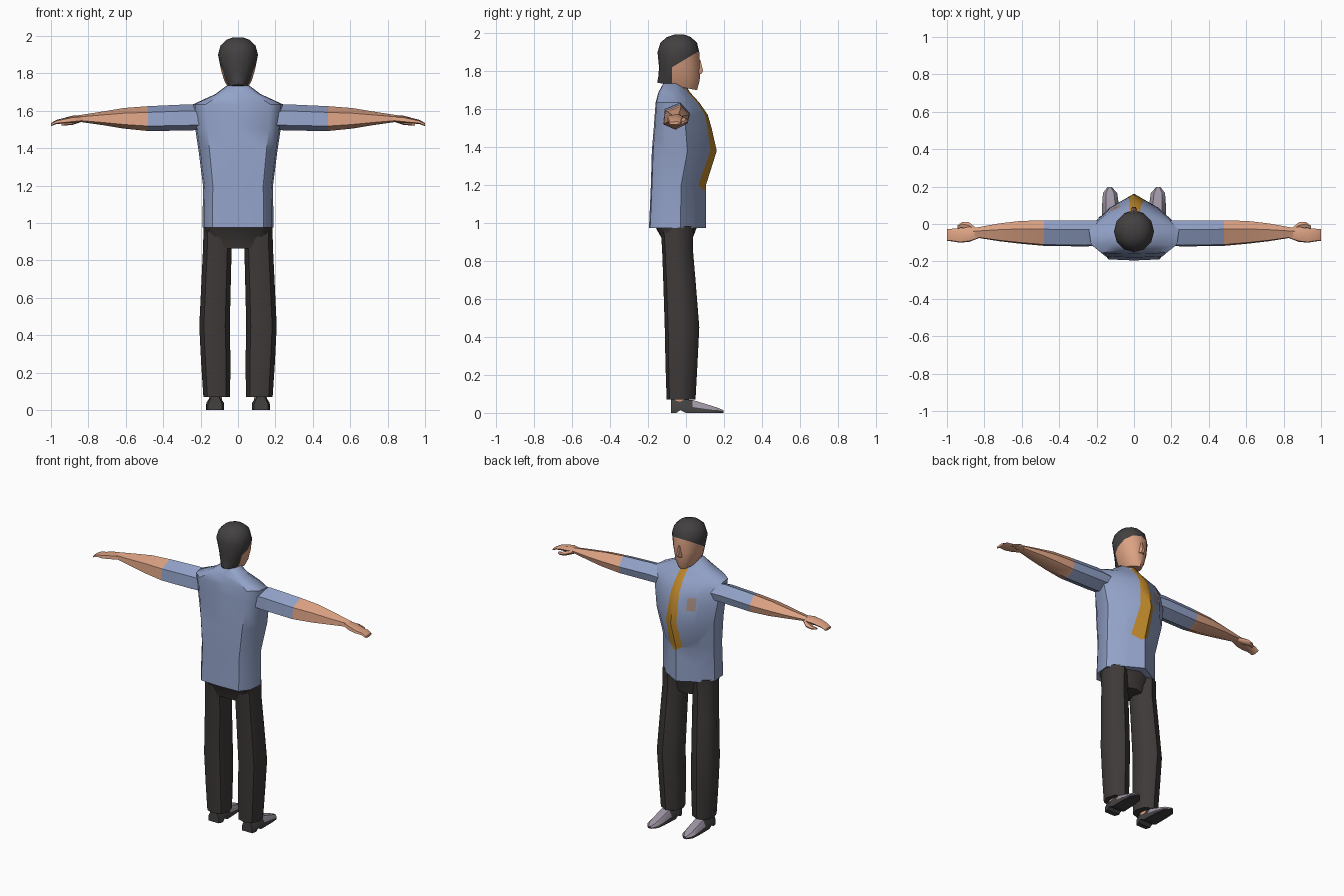
import bpy, bmesh, math
from mathutils import Vector

if "Cube" in bpy.data.objects:
    bpy.data.objects.remove(bpy.data.objects["Cube"])


def material(name, r, g, b):
    m = bpy.data.materials.new(name)
    m.diffuse_color = tuple(c ** 2.2 for c in (r, g, b)) + (1,)
    m.use_nodes = True
    m.node_tree.nodes["Principled BSDF"].inputs["Base Color"].default_value = m.diffuse_color
    return m


SHIRT = material("shirt_blue", 0.57, 0.63, 0.78)
SKIN = material("skin", 0.86, 0.63, 0.51)
HAIR = material("hair_charcoal", 0.27, 0.26, 0.26)
PANTS = material("trouser_black", 0.25, 0.235, 0.23)
TIE = material("tie_ochre", 0.73, 0.52, 0.18)
PATCH = material("patch_tan", 0.64, 0.54, 0.50)
SHOE = material("shoe_grey", 0.62, 0.58, 0.64)

# Cross-sections in the unit square
HALF = [(.31, .78), (.5, .55), (.48, .22), (.36, .02)]
BODY = [(.5, 1)] + [(.5 + u, v) for u, v in HALF] + [(.5, 0)] \
    + [(.5 - u, v) for u, v in reversed(HALF)]
OVAL = [(.5 + .5 * math.sin(math.tau * i / 12), .5 + .5 * math.cos(math.tau * i / 12))
        for i in range(12)]
LEG = [(.5, 1), (.88, .82), (1, .45), (.85, .1), (.5, 0), (.15, .1), (0, .45), (.12, .82)]
ARM = [(.65, 1), (1, .6), (.92, .25), (.45, 0), (0, .2), (.05, .75)]
BLOCK = [(0, 0), (1, 0), (1, .45), (.78, 1), (.22, 1), (0, .45)]


def loft(section, axis, rings):
    """Rings are (position, u_low, u_high, v_low, v_high[, slant])."""
    bm = bmesh.new()
    loops = []
    for pos, ul, uh, vl, vh, *slant in rings:
        loop = []
        for u, v in section:
            p = [ul + (uh - ul) * u, vl + (vh - vl) * v]
            p.insert(axis, pos + (slant[0] * v if slant else 0))
            loop.append(bm.verts.new(p))
        loops.append(loop)
    n = len(section)
    for a, b in zip(loops, loops[1:]):
        for i in range(n):
            bm.faces.new((a[i], a[(i + 1) % n], b[(i + 1) % n], b[i]))
    bm.faces.new(loops[0])
    bm.faces.new(loops[-1])
    bmesh.ops.recalc_face_normals(bm, faces=bm.faces)
    return bm


def cut(bm, co, normal, test=lambda c: True):
    faces = [f for f in bm.faces if test(f.calc_center_median())]
    geom = set(faces)
    for f in faces:
        geom.update(f.edges)
        geom.update(f.verts)
    bmesh.ops.bisect_plane(bm, geom=list(geom), dist=1e-5, plane_co=co, plane_no=normal)


def finish(name, bm, mats, rule=None, mirror=False, angle=48):
    bm.normal_update()
    if rule:
        for f in bm.faces:
            f.material_index = rule(f.calc_center_median(), f.normal)
    me = bpy.data.meshes.new(name)
    bm.to_mesh(me)
    bm.free()
    for m in mats:
        me.materials.append(m)
    ob = bpy.data.objects.new(name, me)
    bpy.context.collection.objects.link(ob)
    bpy.ops.object.select_all(action='DESELECT')
    ob.select_set(True)
    bpy.context.view_layer.objects.active = ob
    bpy.ops.object.shade_smooth_by_angle(angle=math.radians(angle))
    if mirror:
        ob.modifiers.new("Mirror", 'MIRROR')
    return ob


def sym(rows):
    return [(z, -w, w, *rest) for z, w, *rest in rows]


# Shirt body with painted tie and chest patch
bm = loft(BODY, 2, sym([
    (.975, .19, -.195, .105), (1.2, .187, -.185, .105), (1.38, .21, -.18, .162),
    (1.5, .228, -.17, .135), (1.57, .235, -.165, .115), (1.635, .24, -.16, .07),
    (1.69, .12, -.145, .02), (1.735, .06, -.12, -.005)]))


def front(c):
    return c.y > -.02 and c.z > .98


def in_tie(c):
    return (front(c) and -.02 - .03 * (1.7 - c.z) < c.x < .025 + .1 * (1.7 - c.z)
            and c.z > 1.17 + .6 * abs(c.x - .02))


def in_patch(c):
    return front(c) and -.125 < c.x < -.075 and 1.46 < c.z < 1.54


cut(bm, (-.02, 0, 1.7), (1, 0, -.03), front)
cut(bm, (.025, 0, 1.7), (1, 0, .1), front)
for s in (-1, 1):
    cut(bm, (.02, 0, 1.17), (.6 * s, 0, -1), lambda c: front(c) and abs(c.x) < .08 and c.z < 1.4)
for x in (-.125, -.075):
    cut(bm, (x, 0, 0), (1, 0, 0), lambda c: front(c) and c.x < -.03 and 1.38 < c.z < 1.57)
for z in (1.46, 1.54):
    cut(bm, (0, 0, z), (0, 0, 1), lambda c: front(c) and -.125 < c.x < -.075)
finish("shirt_body", bm, [SHIRT, TIE, PATCH],
       lambda c, n: 1 if in_tie(c) else 2 if in_patch(c) else 0)

# Head, with the hairline cut into it
bm = loft(OVAL, 2, sym([
    (1.74, .05, -.152, .058, -.04), (1.77, .073, -.146, .072, -.02),
    (1.82, .091, -.142, .075), (1.90, .107, -.15, .07), (1.95, .093, -.135, .058),
    (1.98, .062, -.1, .025), (1.993, .025, -.06, -.01)]))
cut(bm, (0, -.075, 1.8), (0, 1, 0), lambda c: c.z < 1.9)
cut(bm, (0, -.075, 1.82), (0, -.6, 1), lambda c: c.y > -.08)
finish("head", bm, [HAIR, SKIN],
       lambda c, n: int(c.y > -.075 and c.z < 1.82 + .6 * (c.y + .075)))

# Nose and neck
finish("nose", loft(BLOCK, 2, [(1.785, -.017, .017, .06, .08), (1.80, -.017, .017, .06, .09),
                               (1.86, -.007, .007, .06, .076)]), [SKIN])
finish("neck", loft(OVAL, 2, sym([(1.66, .06, -.12, .01), (1.73, .052, -.115, .005),
                                  (1.78, .052, -.11, .005)])), [SKIN])

# Arms: sleeve up to the elbow, then bare forearm
finish("arm", loft(ARM, 0, [
    (.17, -.115, .018, 1.5, 1.625), (.26, -.12, .02, 1.495, 1.635),
    (.48, -.117, .02, 1.492, 1.625), (.61, -.105, .016, 1.505, 1.615),
    (.72, -.092, .003, 1.523, 1.597), (.86, -.07, -.022, 1.543, 1.575)]),
    [SHIRT, SKIN], lambda c, n: int(c.x > .48), mirror=True)

# Hands and thumbs
finish("hand", loft(ARM, 0, [
    (.82, -.072, -.028, 1.543, 1.575), (.88, -.095, -.015, 1.535, 1.575),
    (.93, -.1, -.025, 1.532, 1.562), (.97, -.093, -.025, 1.53, 1.552),
    (1.0, -.09, -.028, 1.518, 1.535)]), [SKIN], mirror=True)
finish("thumb", loft(ARM, 0, [
    (.84, -.05, -.025, 1.54, 1.565), (.885, -.04, .012, 1.525, 1.555),
    (.92, -.02, .01, 1.522, 1.543), (.945, -.025, -.008, 1.522, 1.535)]),
    [SKIN], mirror=True)

# Trousers: hips and legs
finish("trouser_hips", loft(BODY, 2, sym([
    (.865, .15, -.115, .025), (.92, .17, -.128, .035), (.985, .183, -.165, .06)])), [PANTS])
finish("trouser_leg", loft(LEG, 2, [
    (.07, .043, .185, -.102, .05), (.25, .04, .197, -.108, .06), (.45, .044, .207, -.112, .07),
    (.7, .038, .195, -.12, .05), (.865, .034, .187, -.126, .036),
    (.985, .03, .184, -.135, .04)]), [PANTS], mirror=True)

# Ankles and shoes
finish("ankle", loft(OVAL, 2, [(.05, .085, .155, -.075, .015), (.12, .085, .155, -.075, .015)]),
       [SKIN], mirror=True)
finish("shoe", loft(BLOCK, 1, [
    (-.08, .085, .16, 0, .07), (-.05, .075, .168, 0, .07), (-.03, .076, .169, .015, .07),
    (.0, .076, .17, 0, .07), (.035, .078, .17, 0, .068), (.11, .082, .17, 0, .045),
    (.165, .09, .166, 0, .028), (.197, .118, .142, 0, .014)]),
    [HAIR, SHOE], lambda c, n: int(n.z > .5 and c.y > .03), mirror=True, angle=35)
